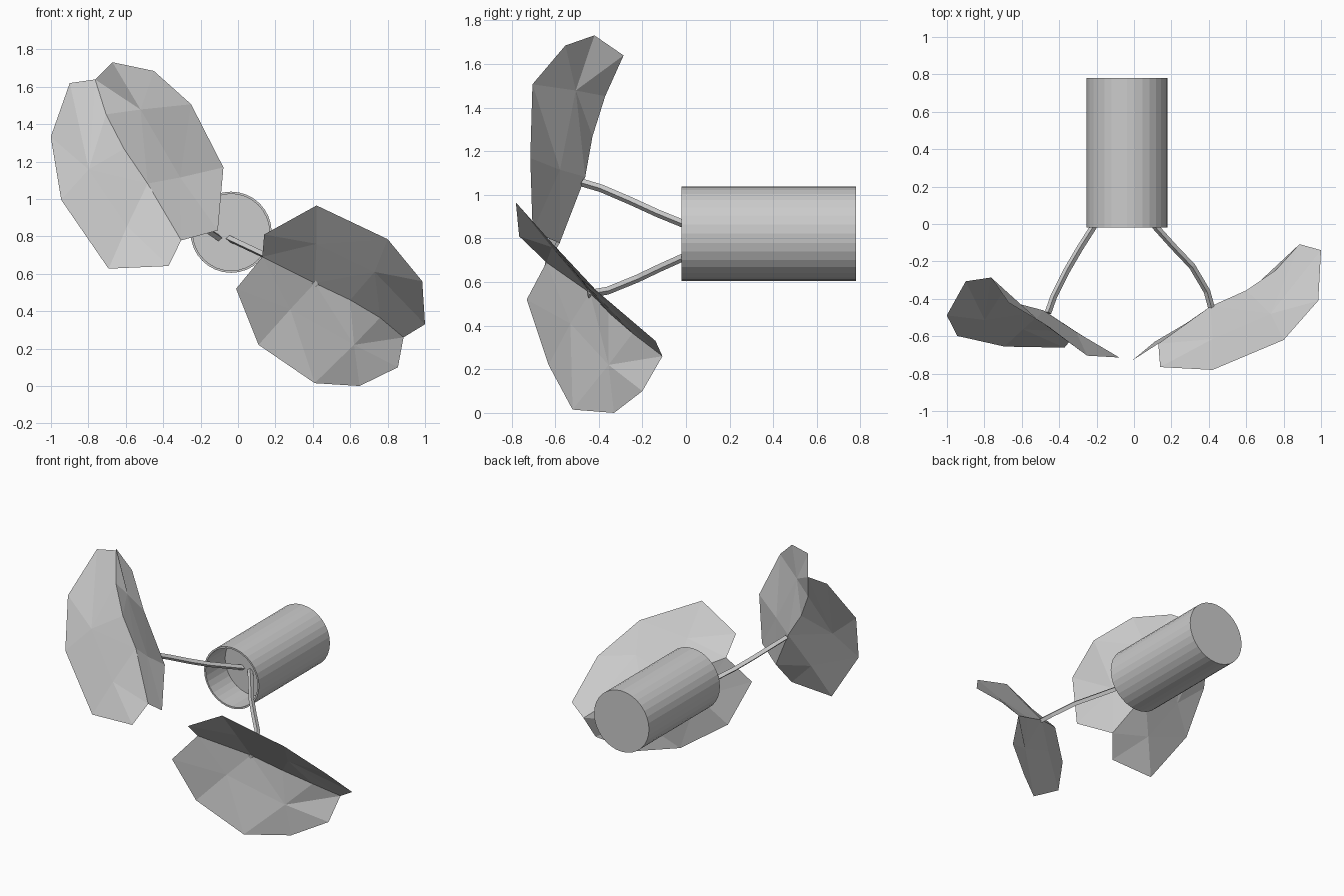
import bpy, bmesh, math
from mathutils import Vector, Matrix

if "Cube" in bpy.data.objects:
    bpy.data.objects.remove(bpy.data.objects["Cube"])


def make_object(name, bm):
    bmesh.ops.recalc_face_normals(bm, faces=bm.faces)
    mesh = bpy.data.meshes.new(name)
    bm.to_mesh(mesh)
    bm.free()
    obj = bpy.data.objects.new(name, mesh)
    bpy.context.collection.objects.link(obj)
    return obj


def lathe(name, profile, cap_start, cap_end, sides=32, cx=-0.037, cz=0.822):
    """Rings of (radius, y) around a horizontal axis."""
    bm = bmesh.new()
    rings = []
    for r, y in profile:
        rings.append([bm.verts.new((cx + r * math.cos(2 * math.pi * i / sides), y,
                                    cz + r * math.sin(2 * math.pi * i / sides)))
                      for i in range(sides)])
    for a, b in zip(rings, rings[1:]):
        for i in range(sides):
            j = (i + 1) % sides
            bm.faces.new((a[i], a[j], b[j], b[i]))
    if cap_start:
        bm.faces.new(rings[0])
    if cap_end:
        bm.faces.new(rings[-1])
    return make_object(name, bm)


# Pot lying on its side, open at the front, with soil inside
lathe("pot", [(0.217, 0.78), (0.217, -0.02), (0.205, -0.02), (0.205, 0.2)], True, False)
lathe("soil", [(0.205, 0.2)], True, False)

# Leaf: folded sheet with a midrib and two cupped halves
RIB = [(0.13, -0.64, 0.69), (0.41, -0.44, 0.55), (0.60, -0.355, 0.46),
       (0.76, -0.245, 0.365), (0.885, -0.108, 0.26)]
LOWER = [(-0.01, -0.73, 0.52), (0.11, -0.63, 0.22), (0.41, -0.52, 0.015),
         (0.65, -0.33, 0.0), (0.855, -0.20, 0.10)]
UPPER = [(0.14, -0.765, 0.81), (0.42, -0.78, 0.965), (0.80, -0.62, 0.785),
         (0.985, -0.41, 0.56), (1.0, -0.14, 0.33)]
LOWER_MID = [(0.28, -0.53, 0.41), (0.62, -0.355, 0.22)]
UPPER_MID = [(0.42, -0.615, 0.76), (0.73, -0.48, 0.61)]


def frame(stem, notch, tip, side):
    x = (Vector(tip) - Vector(notch)).normalized()
    z = x.cross(Vector(side) - Vector(stem)).normalized()
    m = Matrix((x, z.cross(x), z)).transposed().to_4x4()
    m.translation = Vector(stem)
    return m


def leaf(name, matrix):
    bm = bmesh.new()

    def verts(points):
        return [bm.verts.new(matrix @ Vector(p)) for p in points]

    def fan(hub, ring):
        for a, b in zip(ring, ring[1:]):
            bm.faces.new((hub, a, b))

    c = verts(RIB)
    for edge, mid in ((LOWER, LOWER_MID), (UPPER, UPPER_MID)):
        p, (m1, m2) = verts(edge), verts(mid)
        fan(m1, [c[1], c[0], p[0], p[1], p[2], m2, c[1]])
        fan(m2, [p[2], p[3], p[4], c[4], c[3], c[2], c[1]])
    return make_object(name, bm)


right = frame(RIB[1], RIB[0], RIB[4], LOWER[1])
left = frame((-0.455, -0.475, 1.05), (-0.30, -0.58, 0.78),
             (-0.76, -0.287, 1.64), (-0.08, -0.708, 1.17))
left.translation += Vector((-0.028, 0.013, 0.032))
leaf("right_leaf", Matrix.Identity(4))
leaf("left_leaf", left @ right.inverted())


# Stems
def stem(name, points):
    curve = bpy.data.curves.new(name, 'CURVE')
    curve.dimensions = '3D'
    curve.bevel_depth = 0.018
    curve.bevel_resolution = 0
    curve.use_fill_caps = True
    spline = curve.splines.new('POLY')
    spline.use_smooth = False
    spline.points.add(len(points) - 1)
    for sp, p in zip(spline.points, points):
        sp.co = (*p, 1)
    obj = bpy.data.objects.new(name, curve)
    bpy.context.collection.objects.link(obj)


stem("right_stem", [(0.415, -0.45, 0.545), (0.39, -0.36, 0.56), (0.31, -0.225, 0.615),
                    (0.21, -0.12, 0.665), (0.12, -0.02, 0.71), (-0.05, 0.21, 0.79)])
stem("left_stem", [(-0.46, -0.475, 1.055), (-0.43, -0.39, 1.03), (-0.36, -0.25, 0.97),
                   (-0.29, -0.13, 0.915), (-0.22, -0.02, 0.87), (-0.10, 0.21, 0.79)])
